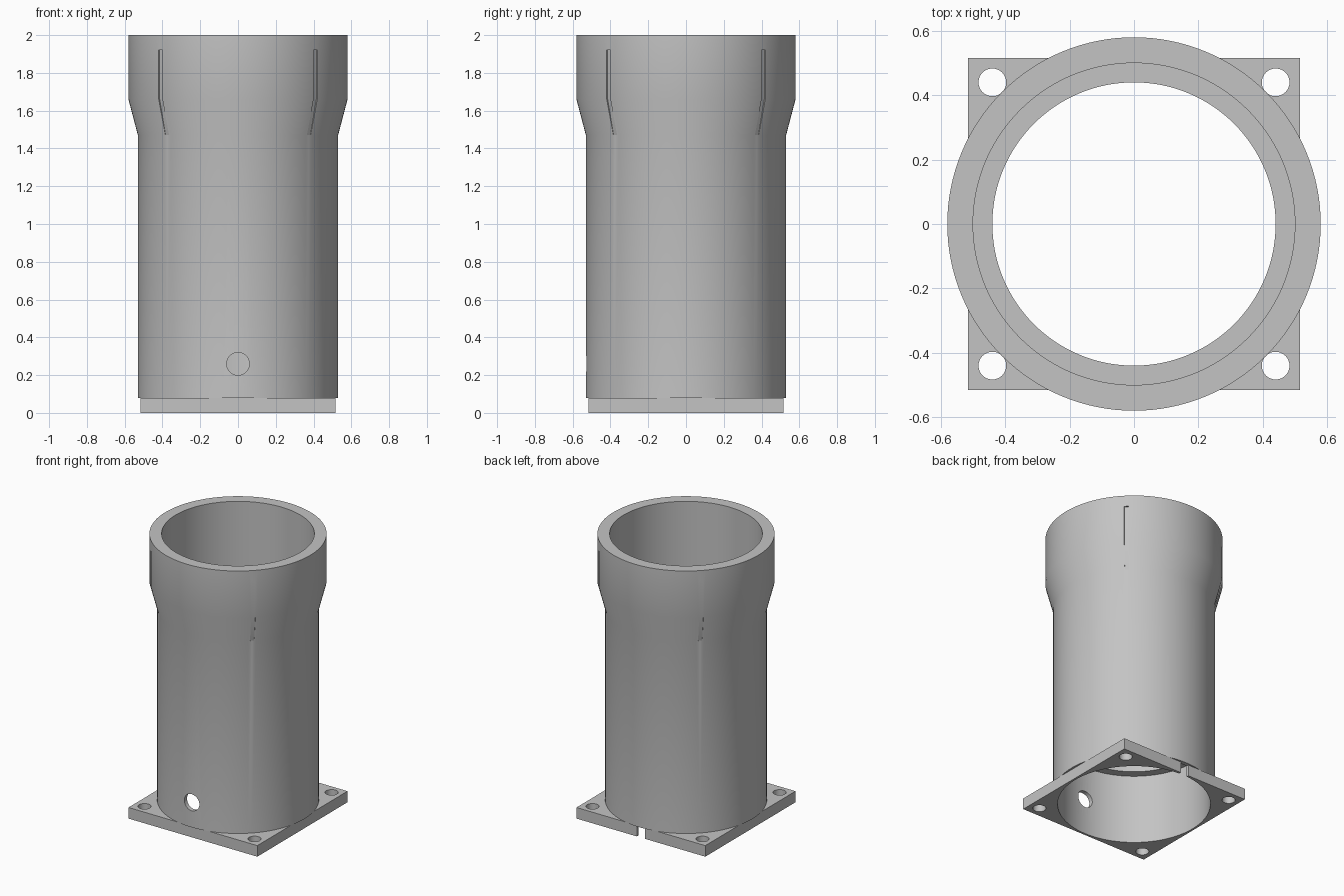
import bpy, bmesh, math
from mathutils import Matrix, Vector

cube = bpy.data.objects.get("Cube")
if cube:
    bpy.data.objects.remove(cube, do_unlink=True)

grey = bpy.data.materials.new("plain grey")
grey.use_nodes = True
grey.diffuse_color = (0.55, 0.55, 0.55, 1)
grey.node_tree.nodes["Principled BSDF"].inputs["Base Color"].default_value = (0.55, 0.55, 0.55, 1)


def make_object(name, bm):
    bmesh.ops.recalc_face_normals(bm, faces=bm.faces)
    mesh = bpy.data.meshes.new(name)
    bm.to_mesh(mesh)
    bm.free()
    mesh.materials.append(grey)
    ob = bpy.data.objects.new(name, mesh)
    bpy.context.collection.objects.link(ob)
    return ob


def box(bm, size, matrix):
    bmesh.ops.create_cube(bm, size=1, matrix=matrix @ Matrix.Diagonal((*size, 1)))


def cylinder(bm, radius, depth, matrix, segments=48):
    bmesh.ops.create_cone(bm, cap_ends=True, segments=segments, radius1=radius,
                          radius2=radius, depth=depth, matrix=matrix)


def lathe(name, profile, segments=128):
    bm = bmesh.new()
    verts = [bm.verts.new((r, 0, z)) for r, z in profile]
    edges = [bm.edges.new((a, b)) for a, b in zip(verts, verts[1:] + verts[:1])]
    bmesh.ops.spin(bm, geom=verts + edges, cent=(0, 0, 0), axis=(0, 0, 1),
                   angle=math.tau, steps=segments, use_merge=True)
    bmesh.ops.remove_doubles(bm, verts=bm.verts, dist=1e-5)
    return make_object(name, bm)


def cut(target, name, bm):
    cutter = make_object(name, bm)
    cutter.hide_render = True
    cutter.hide_set(True)
    cutter.display_type = 'WIRE'
    mod = target.modifiers.new(name, 'BOOLEAN')
    mod.operation = 'DIFFERENCE'
    mod.solver = 'EXACT'
    mod.object = cutter
    bpy.context.view_layer.objects.active = target
    bpy.ops.object.modifier_apply(modifier=name)
    bpy.data.objects.remove(cutter, do_unlink=True)


# Tube with flared collar and an inner ledge
R_IN, R_LEDGE, R_OUT, R_COLLAR = 0.50, 0.44, 0.53, 0.58
BASE, NECK, FLARE, GROOVE_TOP = 0.08, 1.47, 1.66, 1.92
tube = lathe("tube", [(R_OUT, BASE), (R_OUT, NECK), (R_COLLAR, FLARE), (R_COLLAR, 2.0),
                      (R_IN, 2.0), (R_IN, 0.60), (R_LEDGE, 0.60), (R_LEDGE, 0.50),
                      (R_IN, 0.50), (R_IN, BASE)])

# Round hole through the front wall
bm = bmesh.new()
cylinder(bm, 0.06, 0.3, Matrix.Translation((0, -0.52, 0.26)) @ Matrix.Rotation(math.pi / 2, 4, 'X'))
cut(tube, "front_hole_cutter", bm)

# Four shallow grooves following the collar at the diagonals
bm = bmesh.new()
depth, half = 0.008, 0.014
path = [(R_OUT - 0.002, NECK), (R_COLLAR - depth, FLARE), (R_COLLAR - depth, GROOVE_TOP),
        (R_COLLAR + 0.1, GROOVE_TOP), (R_COLLAR + 0.1, NECK)]
for i in range(4):
    turn = Matrix.Rotation(math.pi / 4 + i * math.pi / 2, 3, 'Z')
    sides = [[bm.verts.new(turn @ Vector((r, s, z))) for r, z in path] for s in (-half, half)]
    bm.faces.new(sides[0])
    bm.faces.new(sides[1])
    for k in range(len(path)):
        j = (k + 1) % len(path)
        bm.faces.new((sides[0][k], sides[0][j], sides[1][j], sides[1][k]))
cut(tube, "groove_cutter", bm)

# Square mounting plate with bore, corner holes and a slot at the back
bm = bmesh.new()
box(bm, (1.03, 1.03, BASE), Matrix.Translation((0, 0, BASE / 2)))
plate = make_object("mounting_plate", bm)
bm = bmesh.new()
cylinder(bm, R_IN, 0.4, Matrix.Identity(4), 128)
for x in (-0.44, 0.44):
    for y in (-0.44, 0.44):
        cylinder(bm, 0.043, 0.4, Matrix.Translation((x, y, 0)))
cut(plate, "bore_cutter", bm)
bm = bmesh.new()
box(bm, (0.064, 0.2, 0.4), Matrix.Translation((0, 0.53, 0)))
cut(plate, "slot_cutter", bm)

# Smooth round walls, sharp rims
for ob in (tube, plate):
    bpy.ops.object.select_all(action='DESELECT')
    ob.select_set(True)
    bpy.context.view_layer.objects.active = ob
    bpy.ops.object.shade_smooth_by_angle(angle=math.radians(20))
